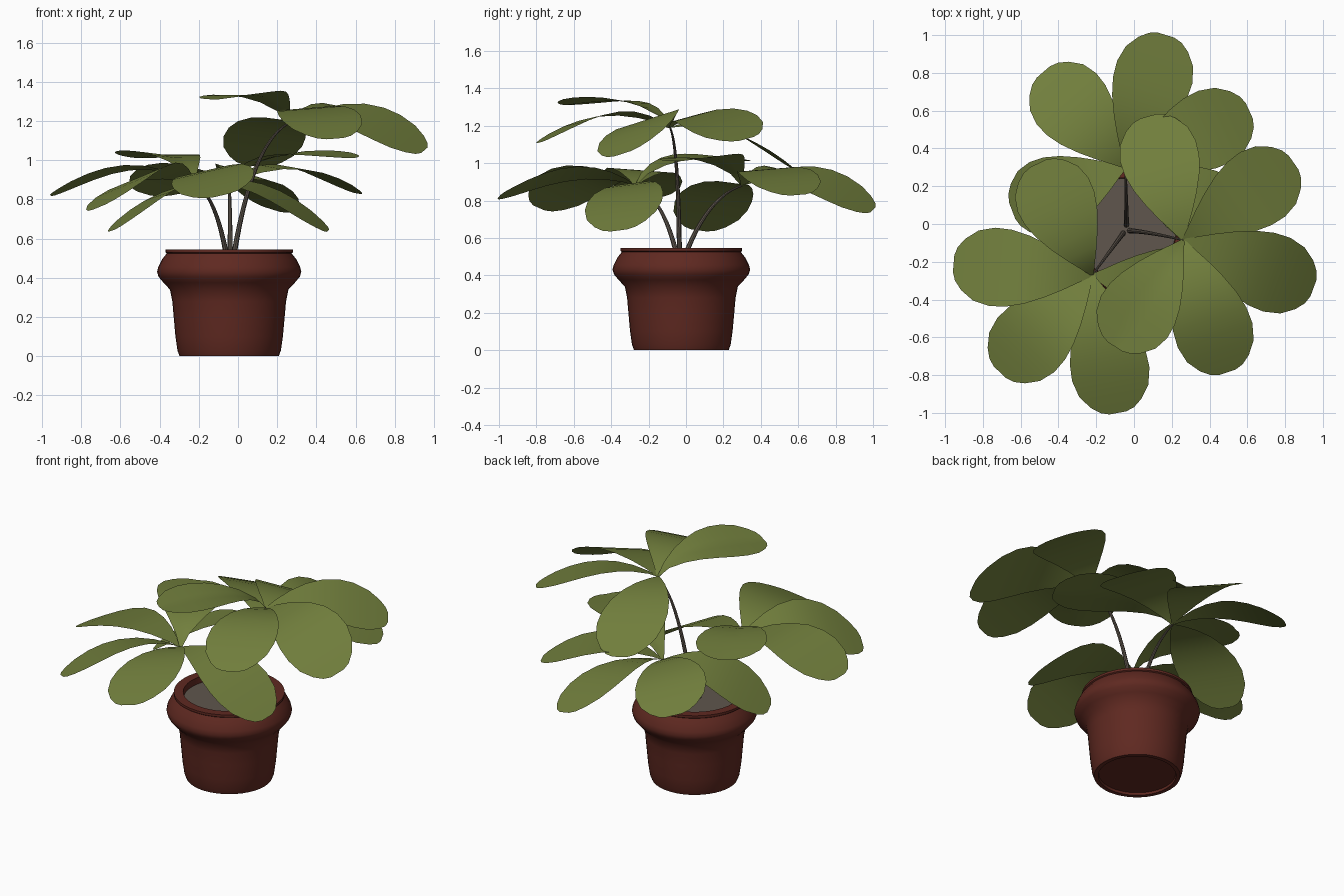
import bpy, bmesh, math
from mathutils import Vector

if "Cube" in bpy.data.objects:
    bpy.data.objects.remove(bpy.data.objects["Cube"])

CX, CY = -0.045, -0.025      # pot axis


def material(name, rgb):
    m = bpy.data.materials.new(name)
    m.diffuse_color = (*rgb, 1)
    m.use_nodes = True
    m.node_tree.nodes["Principled BSDF"].inputs["Base Color"].default_value = m.diffuse_color
    return m


LEAF = material("leaf green", (0.165, 0.21, 0.046))
POT = material("terracotta", (0.115, 0.022, 0.015))
SOIL = material("soil and stem grey", (0.115, 0.094, 0.075))


def finish(name, bm, mat, angle=40, fix_normals=True):
    if fix_normals:
        bmesh.ops.recalc_face_normals(bm, faces=bm.faces)
    me = bpy.data.meshes.new(name)
    bm.to_mesh(me)
    bm.free()
    me.materials.append(mat)
    ob = bpy.data.objects.new(name, me)
    bpy.context.collection.objects.link(ob)
    bpy.ops.object.select_all(action='DESELECT')
    ob.select_set(True)
    bpy.context.view_layer.objects.active = ob
    bpy.ops.object.shade_smooth_by_angle(angle=math.radians(angle))
    return ob


def lathe(name, profile, mat, n=40):
    bm = bmesh.new()
    rings = [[bm.verts.new((CX + r * math.cos(2 * math.pi * i / n),
                            CY + r * math.sin(2 * math.pi * i / n), z))
              for i in range(n)] for r, z in profile]
    for a, b in zip(rings, rings[1:]):
        for i in range(n):
            j = (i + 1) % n
            bm.faces.new((a[i], a[j], b[j], b[i]))
    bm.faces.new(rings[0])
    bm.faces.new(rings[-1])
    return finish(name, bm, mat)


# pot: recessed foot, tapered body, bulging collar, thin lip
lathe("pot", [(0.225, 0.015), (0.228, 0), (0.253, 0), (0.264, 0.03), (0.274, 0.1),
              (0.283, 0.2), (0.29, 0.28), (0.302, 0.34), (0.335, 0.375),
              (0.36, 0.405), (0.368, 0.43), (0.362, 0.455), (0.342, 0.495),
              (0.318, 0.525), (0.325, 0.53), (0.325, 0.545), (0.27, 0.545),
              (0.265, 0.47)], POT)
lathe("soil", [(0.267, 0.48), (0.267, 0.505)], SOIL)


def bezier(p, t):
    a, b, c = (Vector(q) for q in p)
    return a * (1 - t) ** 2 + b * 2 * t * (1 - t) + c * t * t


def stem(name, path, r0=0.014, r1=0.005, steps=12, n=8):
    bm = bmesh.new()
    rings = []
    for k in range(steps + 1):
        t = k / steps
        c = bezier(path, t)
        d = bezier(path, t + 0.01) - bezier(path, t - 0.01)
        q = d.to_track_quat('Z', 'Y')
        r = r0 + (r1 - r0) * t
        rings.append([bm.verts.new(c + q @ Vector((r * math.cos(2 * math.pi * i / n),
                                                   r * math.sin(2 * math.pi * i / n), 0)))
                      for i in range(n)])
    for a, b in zip(rings, rings[1:]):
        for i in range(n):
            j = (i + 1) % n
            bm.faces.new((a[i], a[j], b[j], b[i]))
    bm.faces.new(rings[0])
    bm.faces.new(rings[-1])
    finish(name, bm, SOIL)


# half width of a leaf along its length
OUTLINE = [(0, 0.008), (0.08, 0.04), (0.2, 0.09), (0.33, 0.138), (0.47, 0.18),
           (0.6, 0.204), (0.72, 0.208), (0.84, 0.186), (0.93, 0.137), (0.98, 0.09),
           (1, 0.045)]


def leaf(name, hub, tip, arch, early, roll, fold, cross=4):
    hub, tip = Vector(hub), Vector(tip)
    d = tip - hub
    side = Vector((-d.y, d.x, 0)).normalized()
    bm = bmesh.new()
    rows = []
    for t, w in OUTLINE:
        mid = hub + d * t
        mid.z += arch * math.sin(math.pi * t ** early)
        row = []
        for k in range(-cross, cross + 1):
            s = k / cross
            p = mid + side * (s * w)
            p.z += (roll * s + fold * abs(s)) * w / 0.2
            row.append(bm.verts.new(p))
        rows.append(row)
    for a, b in zip(rows, rows[1:]):
        for i in range(2 * cross):
            bm.faces.new((a[i], b[i], b[i + 1], a[i + 1]))
    finish(name, bm, LEAF, 60, False)


# each sprig: hub, stem bend, leaf tips ordered from the drooping to the raised leaf
SPRIGS = {
    "tall": ((0.26, -0.085, 1.19), (0.07, -0.04, 1.09),
             [(0.075, 0.57, 0.97), (0.845, 0.325, 1.13), (0.95, -0.34, 1.05),
              (0.495, -0.785, 1.11), (-0.1, -0.65, 1.31)]),
    "front": ((-0.22, -0.27, 0.88), (-0.11, -0.12, 0.82),
              [(0.46, -0.36, 0.64), (-0.085, -1.0, 0.82), (-0.71, -0.785, 0.76),
               (-0.955, -0.21, 0.82), (-0.51, 0.32, 1.01)]),
    "back": ((-0.045, 0.30, 0.88), (-0.04, 0.11, 0.82),
             [(-0.645, 0.07, 0.64), (-0.48, 0.805, 0.83), (0.17, 1.0, 0.75),
              (0.61, 0.6, 0.83), (0.59, -0.03, 1.01)]),
}
# arch height, peak bias, roll and fold for each leaf of a sprig
SHAPES = [(0.09, 0.9, 0.025, 0.0), (0.09, 0.85, 0.045, 0.0), (0.11, 0.9, 0.06, 0.0),
          (0.11, 0.9, 0.015, 0.0), (0.09, 0.65, 0.01, 0.012)]
BASES = [(-0.025, -0.035), (-0.055, -0.045), (-0.04, -0.01)]

for (label, (hub, bend, tips)), (bx, by) in zip(SPRIGS.items(), BASES):
    stem(label + "_stem", [(bx, by, 0.49), bend, hub])
    for i, (tip, shape) in enumerate(zip(tips, SHAPES)):
        leaf(f"{label}_leaf_{i + 1}", hub, tip, *shape)
